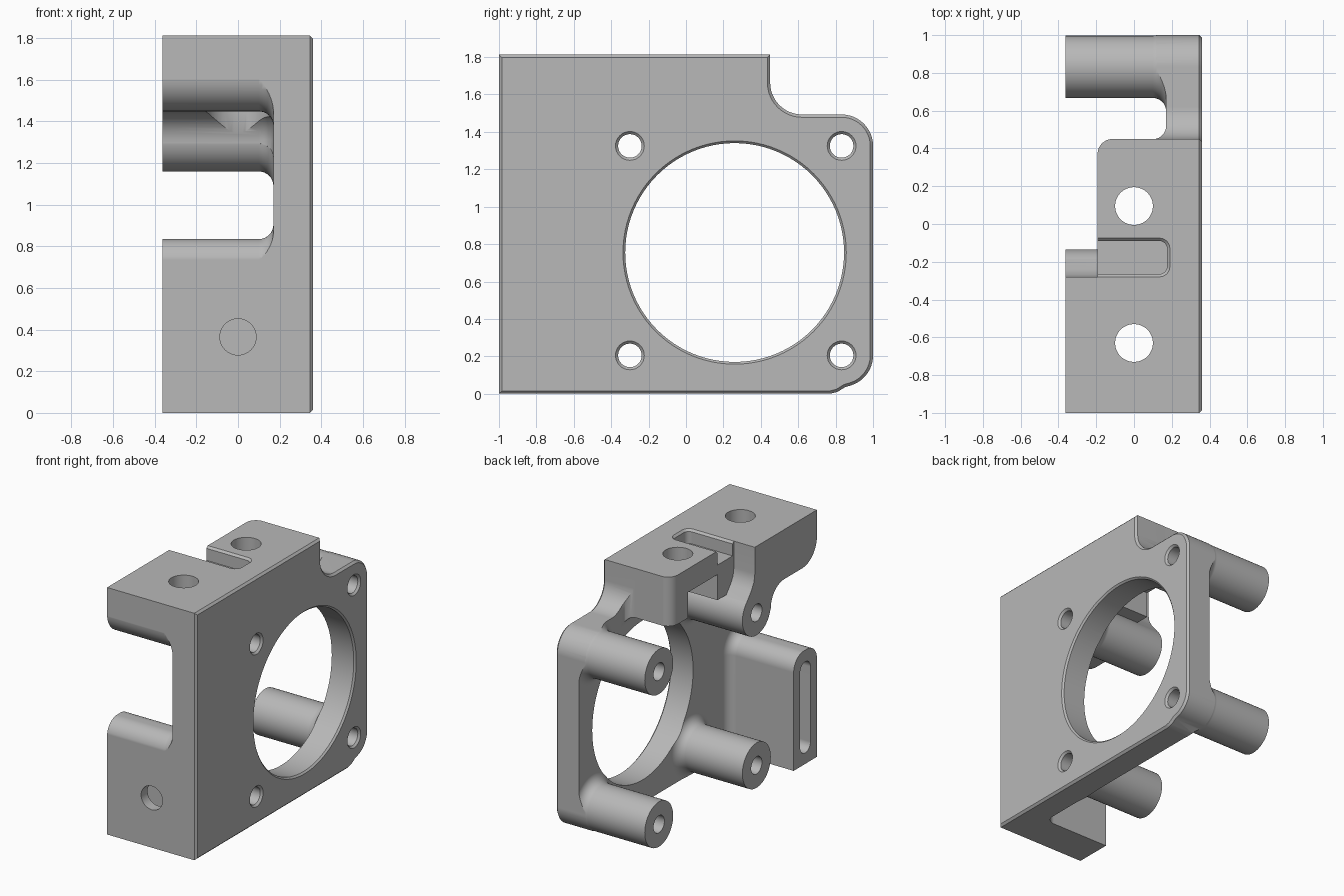
import bpy, bmesh
from math import sin, cos, pi, radians
from mathutils import Vector

if "Cube" in bpy.data.objects:
    bpy.data.objects.remove(bpy.data.objects["Cube"])

gray = bpy.data.materials.new("plain gray")
gray.use_nodes = True
gray.diffuse_color = (0.48, 0.48, 0.48, 1)
gray.node_tree.nodes["Principled BSDF"].inputs["Base Color"].default_value = (0.48, 0.48, 0.48, 1)

MAP = {"x": lambda u, v, w: (w, u, v),
       "y": lambda u, v, w: (u, w, v),
       "z": lambda u, v, w: (u, v, w)}


def arc(cu, cv, r, a0, a1, n=12):
    return [(cu + r * cos(radians(a0 + (a1 - a0) * i / n)),
             cv + r * sin(radians(a0 + (a1 - a0) * i / n))) for i in range(n + 1)]


def circle(cu, cv, r, n=48):
    return arc(cu, cv, r, 0, 360 - 360 / n, n - 1)


def rect(u0, u1, v0, v1):
    return [(u0, v0), (u1, v0), (u1, v1), (u0, v1)]


def offset(pts, d):
    # Grow a counter-clockwise outline by d with mitred corners
    out = []
    for i, p in enumerate(pts):
        a = (Vector(p) - Vector(pts[i - 1])).normalized()
        b = (Vector(pts[(i + 1) % len(pts)]) - Vector(p)).normalized()
        na, nb = Vector((a.y, -a.x)), Vector((b.y, -b.x))
        out.append(Vector(p) + (na + nb) * (d / max(0.3, 1 + na.dot(nb))))
    return out


def loft(name, pts, rings, axis="x"):
    # Solid through copies of an outline at (position, growth) rings
    area = sum(pts[i - 1][0] * p[1] - p[0] * pts[i - 1][1] for i, p in enumerate(pts))
    pts = pts if area > 0 else pts[::-1]
    bm = bmesh.new()
    loops = [[bm.verts.new(MAP[axis](q[0], q[1], w)) for q in offset(pts, d)] for w, d in rings]
    n = len(pts)
    for lo, hi in zip(loops, loops[1:]):
        for i in range(n):
            bm.faces.new((lo[i - 1], lo[i], hi[i], hi[i - 1]))
    bm.faces.new(loops[0])
    bm.faces.new(loops[-1])
    bmesh.ops.recalc_face_normals(bm, faces=bm.faces)
    mesh = bpy.data.meshes.new(name)
    bm.to_mesh(mesh)
    bm.free()
    mesh.materials.append(gray)
    ob = bpy.data.objects.new(name, mesh)
    bpy.context.collection.objects.link(ob)
    return ob


def combine(target, tool, operation):
    mod = target.modifiers.new("combine", "BOOLEAN")
    mod.operation, mod.solver, mod.object = operation, "EXACT", tool
    bpy.context.view_layer.objects.active = target
    bpy.ops.object.modifier_apply(modifier=mod.name)
    bpy.data.objects.remove(tool)


END, INNER, FACE, R = -0.363, 0.17, 0.36, 0.07


def flared(name, pts, start=-0.45):
    # Body standing on the plate with a concave fillet at its root
    steps = [k / 8 * pi / 2 for k in range(9)]
    root = [(INNER - R + R * sin(a), R * (1 - cos(a))) for a in steps]
    return loft(name, pts, [(start, 0)] + root + [(0.25, R)])


posts = [(y, z) for y in (-0.3, 0.832) for z in (0.205, 1.325)]

# Oversized plate, later trimmed to the outline
bracket = loft("motor_bracket", rect(-1.2, 1.2, -0.2, 2.0), [(INNER, 0), (0.45, 0)])

# Four screw posts
for y, z in posts:
    combine(bracket, flared("post", circle(y, z, 0.165)), "UNION")

# Front part of the top flange, blended into the upper post
front_flange = ([(-1.001, 1.9)] + arc(-0.83, 1.62, 0.171, 180, 270)
                + arc(-0.62, 1.294, 0.155, 90, 0)
                + [(-0.3, 1.29), (-0.16, 1.38), (-0.19, 1.45), (-0.24, 1.51),
                   (-0.27, 1.56), (-0.28, 1.62), (-0.28, 1.9)])
combine(bracket, flared("front_flange", front_flange), "UNION")

# Narrower rear part of the top flange
combine(bracket, flared("rear_flange", rect(-0.36, 0.449, 1.452, 1.92), -0.193), "UNION")

# Lower mounting lug with rounded top
lug = [(-1.001, -0.1), (-0.73, -0.1)] + arc(-0.845, 0.72, 0.115, 0, 90) + arc(-0.886, 0.72, 0.115, 90, 180)
combine(bracket, flared("lower_lug", lug), "UNION")

# Trim everything to the side outline, with a chamfered outer face
outline = ([(-1, 0), (0.77, 0), (0.81, 0.01), (0.85, 0.035)]
           + arc(0.832, 0.205, 0.168, -72, 0) + arc(0.832, 1.325, 0.168, 0, 90)
           + arc(0.62, 1.663, 0.17, 270, 180) + [(0.45, 1.813), (-1, 1.813)])
combine(bracket, loft("outline", outline, [(END, 0), (FACE - 0.015, 0), (FACE, -0.015)]), "INTERSECT")


def cut(pts, rings, axis="x"):
    combine(bracket, loft("cutter", pts, rings, axis), "DIFFERENCE")


# Large bore and screw holes, chamfered on the outer face
cut(circle(0.26, 0.755, 0.585, 96), [(-0.1, 0), (FACE - 0.012, 0), (FACE + 0.012, 0.024)])
for y, z in posts:
    cut(circle(y, z, 0.063, 32), [(-0.5, 0), (FACE - 0.014, 0), (FACE + 0.01, 0.024)])

# Rounded rear corner of the top flange
cut([(-0.25, 0.5), (-0.25, 0.37)] + arc(-0.113, 0.37, 0.08, 180, 90) + [(-0.113, 0.5)],
    [(1.4, 0), (1.9, 0)], "z")

# Nut pocket below the rear flange and spot face below the front one
cut(rect(-0.3, 0.1, -0.09, 0.25), [(1.3, 0), (1.64, 0)], "z")
cut(circle(0, -0.63, 0.157), [(1.2, 0), (1.455, 0)], "z")

# Bolt holes through the top flange
for y in (-0.63, 0.095):
    cut(circle(0, y, 0.1), [(1.3, 0), (1.9, 0)], "z")

# Shallow chamfered recess on top
recess = ([(-0.4, -0.265), (-0.195, -0.265)] + arc(0.135, -0.225, 0.04, -90, 0, 6)
          + arc(0.135, -0.13, 0.04, 0, 90, 6) + [(-0.195, -0.09), (-0.4, -0.09)])
recess = [(max(u, -0.21), v) for u, v in recess if u > -0.3]
cut(recess, [(1.71, 0), (1.798, 0), (1.828, 0.03)], "z")

# Nut slot in the lug end and its bolt hole from the front
slot = arc(-0.865, 0.14, 0.06, 180, 360) + arc(-0.865, 0.69, 0.06, 0, 180)
cut(slot, [(-0.4, 0), (0.1, 0)])
cut(circle(0, 0.365, 0.087), [(-1.1, 0), (-0.86, 0)], "y")

# Smooth curved areas, keep machined edges crisp
bpy.ops.object.select_all(action="DESELECT")
bracket.select_set(True)
bpy.context.view_layer.objects.active = bracket
bpy.ops.object.shade_smooth_by_angle(angle=radians(30))
weighted = bracket.modifiers.new("weighted_normals", "WEIGHTED_NORMAL")
weighted.keep_sharp = True
